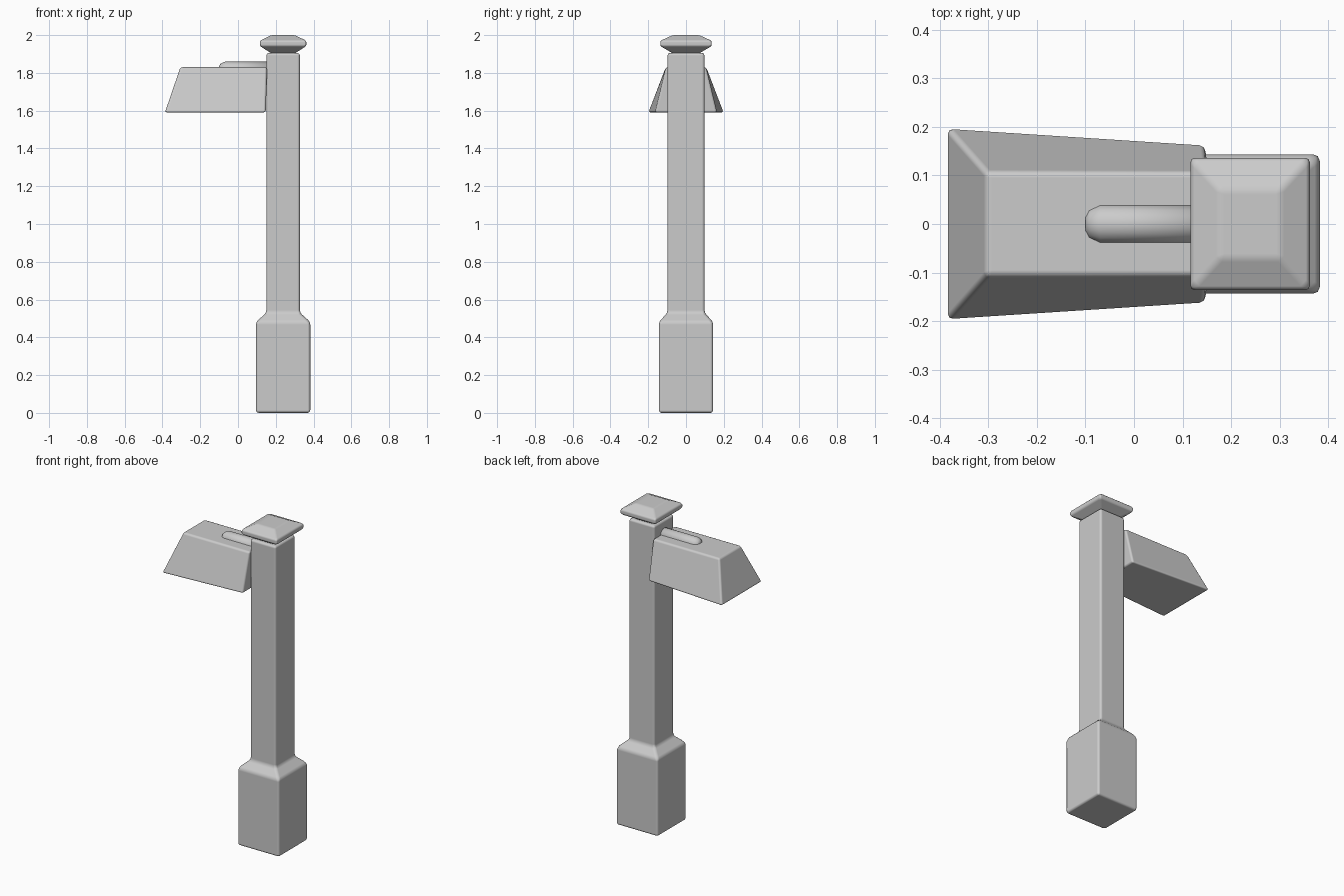
import bpy, bmesh, math

if "Cube" in bpy.data.objects:
    bpy.data.objects.remove(bpy.data.objects["Cube"])

POST_X = 0.239


def finish(name, bm, bevel=0.0, segments=2):
    """Turn a bmesh into a smooth object with softened edges."""
    bmesh.ops.recalc_face_normals(bm, faces=bm.faces)
    for f in bm.faces:
        f.smooth = True
    mesh = bpy.data.meshes.new(name)
    bm.to_mesh(mesh)
    bm.free()
    obj = bpy.data.objects.new(name, mesh)
    bpy.context.collection.objects.link(obj)
    if bevel:
        mod = obj.modifiers.new("soft_edges", 'BEVEL')
        mod.width = bevel
        mod.segments = segments
        mod.limit_method = 'ANGLE'
        mod.angle_limit = math.radians(15)
        mod.harden_normals = True
    return obj


def loft(name, rings, bevel=0.0, segments=2):
    """Skin a stack of closed rings and cap both ends."""
    bm = bmesh.new()
    loops = [[bm.verts.new(p) for p in ring] for ring in rings]
    n = len(loops[0])
    for a, b in zip(loops, loops[1:]):
        for i in range(n):
            j = (i + 1) % n
            bm.faces.new((a[i], a[j], b[j], b[i]))
    bm.faces.new(loops[0][::-1])
    bm.faces.new(loops[-1])
    return finish(name, bm, bevel, segments)


def rect(hx, hy, z):
    return [(POST_X + sx * hx, sy * hy, z)
            for sx, sy in ((-1, -1), (1, -1), (1, 1), (-1, 1))]


def trapezoid(x0, x1, hy0, hy1, z):
    return [(x0, -hy0, z), (x1, -hy1, z), (x1, hy1, z), (x0, hy0, z)]


# Square post with a wider plinth and sloped shoulder
loft("post", [rect(0.1435, 0.1435, 0.0), rect(0.1435, 0.1435, 0.482),
              rect(0.089, 0.098, 0.53), rect(0.089, 0.098, 1.906)], 0.014)

# Finial cap: narrow neck, flared rim, shallow pyramid top
loft("cap", [rect(0.045, 0.05, 1.88), rect(0.066, 0.074, 1.906),
             rect(0.123, 0.136, 1.942), rect(0.123, 0.136, 1.97),
             rect(0.062, 0.07, 2.0)], 0.009)

# Tapered lamp shade
loft("lamp_shade", [trapezoid(-0.387, 0.147, 0.2, 0.164, 1.59),
                    trapezoid(-0.305, 0.154, 0.107, 0.107, 1.83)], 0.012)

# Rounded support arm on top of the shade
SIDES = 16
profile = [(-0.1, 0.017), (-0.092, 0.03), (-0.07, 0.04), (0.2, 0.04)]
loft("support_arm", [[(x, r * math.cos(2 * math.pi * i / SIDES),
                       1.819 + r * math.sin(2 * math.pi * i / SIDES))
                      for i in range(SIDES)] for x, r in profile])
